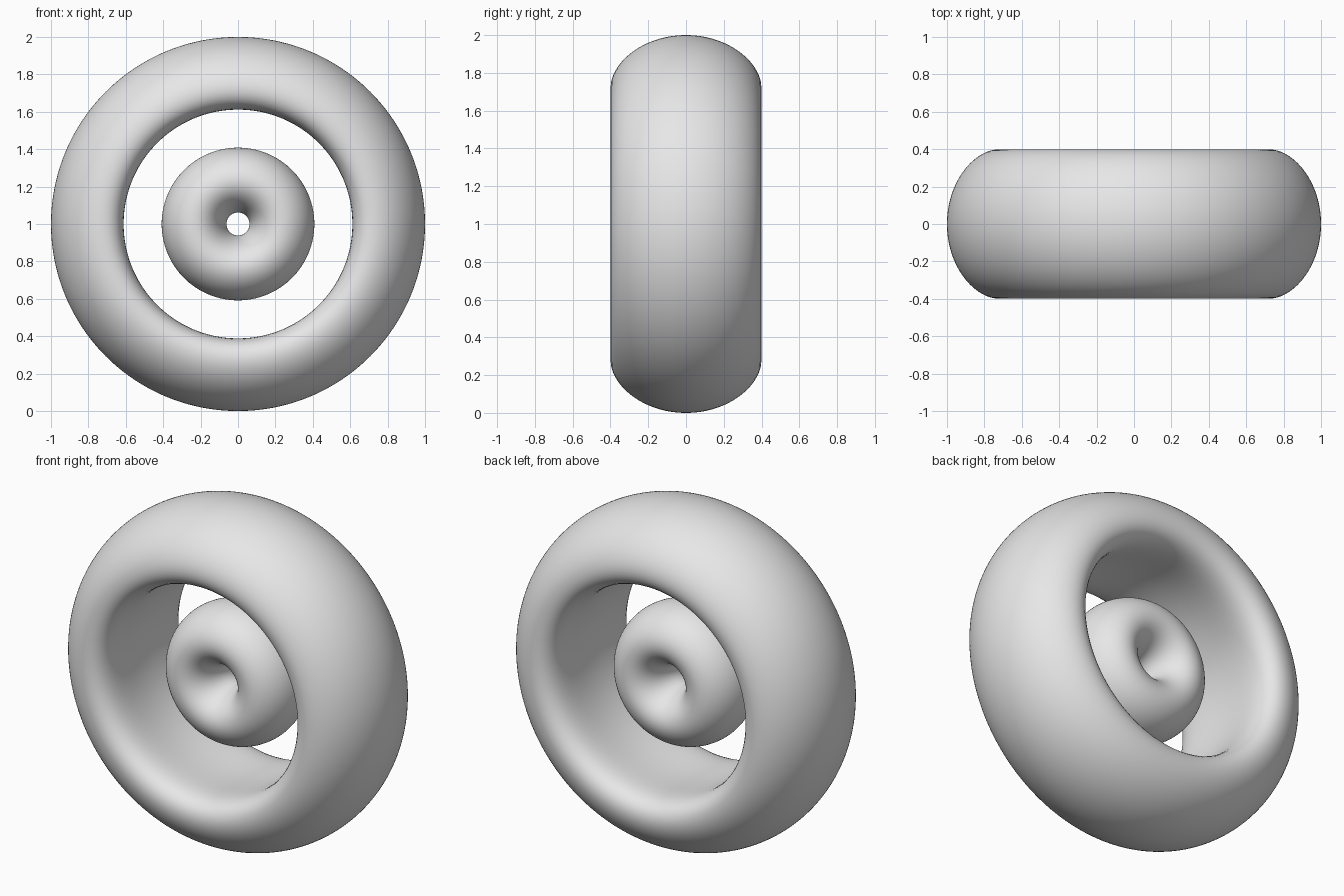
import bpy, bmesh, math
from mathutils import Vector, Matrix

if "Cube" in bpy.data.objects:
    bpy.data.objects.remove(bpy.data.objects["Cube"])

NODE = 0.49          # radius of the empty spherical gap between the two rings
HEIGHT = 1.0         # height of the shared centre


def density(r, y):
    """Signed field: positive inside the gap sphere, negative outside."""
    rho = math.hypot(r, y)
    return max(r, 0.0) ** 2 * (NODE - rho) * math.exp(-3 * rho / NODE)


LEVEL = abs(density(1.0, 0.0))

grey = bpy.data.materials.new("light_grey")
grey.diffuse_color = (0.8, 0.8, 0.8, 1)
grey.use_nodes = True
grey.node_tree.nodes["Principled BSDF"].inputs["Base Color"].default_value = grey.diffuse_color


def section(centre, sign, count):
    """Closed cross-section where the field equals LEVEL, found by bisection."""
    points = []
    for i in range(count):
        a = 2 * math.pi * i / count
        lo, hi = 0.0, 0.65
        for _ in range(40):
            mid = (lo + hi) / 2
            if sign * density(centre + mid * math.cos(a), mid * math.sin(a)) > LEVEL:
                lo = mid
            else:
                hi = mid
        points.append((centre + lo * math.cos(a), lo * math.sin(a)))
    return points


def revolve(name, profile, steps):
    """Turn the cross-section around the y axis into a smooth closed ring."""
    bm = bmesh.new()
    rings = []
    for s in range(steps):
        t = 2 * math.pi * s / steps
        rings.append([bm.verts.new((r * math.cos(t), y, HEIGHT + r * math.sin(t)))
                      for r, y in profile])
    n = len(profile)
    for s in range(steps):
        a, b = rings[s], rings[(s + 1) % steps]
        for i in range(n):
            j = (i + 1) % n
            bm.faces.new((a[i], a[j], b[j], b[i])).smooth = True
    bmesh.ops.recalc_face_normals(bm, faces=bm.faces)
    mesh = bpy.data.meshes.new(name)
    bm.to_mesh(mesh)
    bm.free()
    mesh.materials.append(grey)
    obj = bpy.data.objects.new(name, mesh)
    bpy.context.collection.objects.link(obj)
    return obj


# Wide outer ring
revolve("outer_ring", section(0.77, -1, 120), 192)
# Small inner ring with a narrow dimpled hole
revolve("inner_ring", section(0.24, 1, 96), 128)
